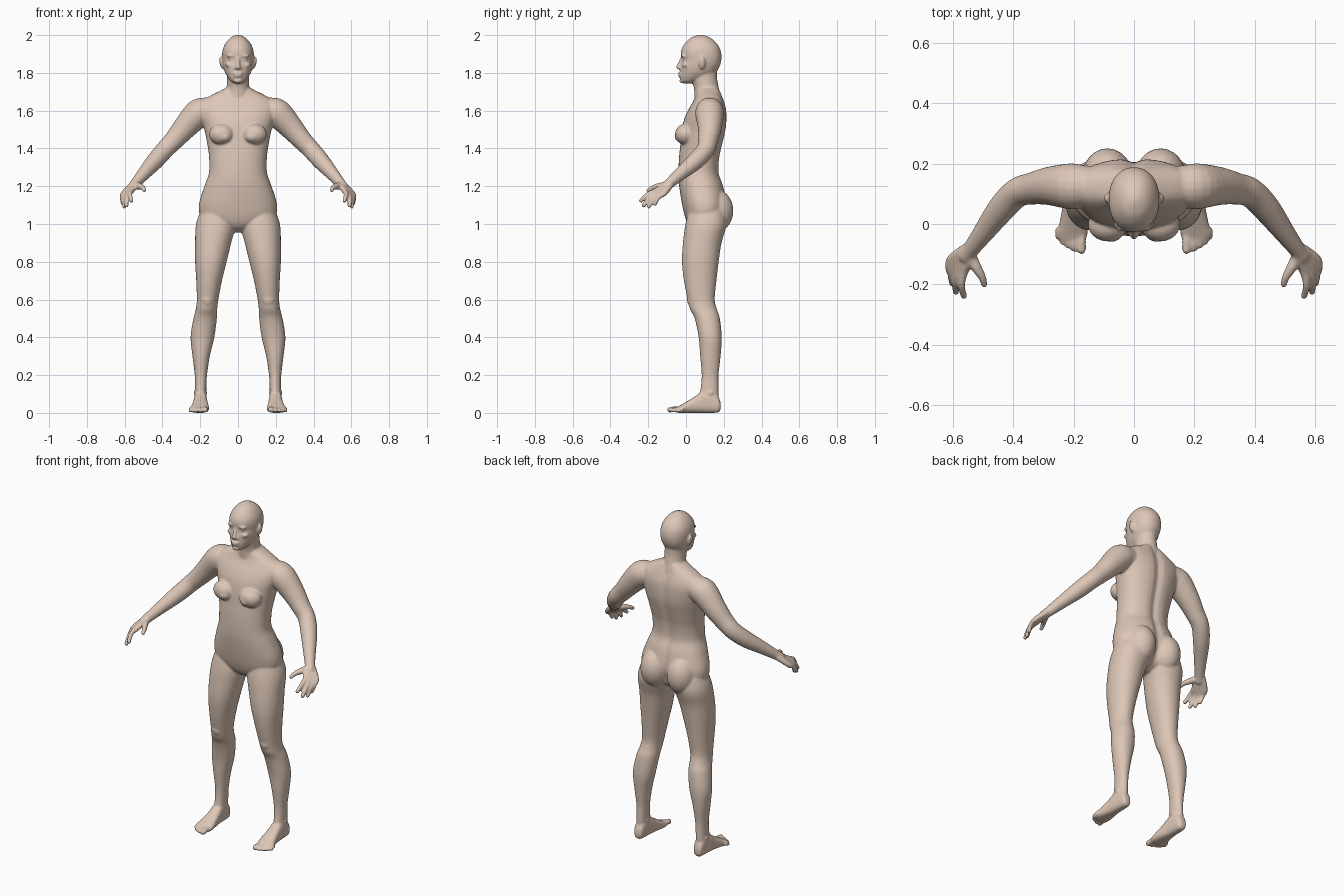
import bpy, bmesh, math
from mathutils import Vector, Matrix

bm = bmesh.new()


def skin_rings(rings):
    """Bridge rings of points and cap both ends."""
    vs = [[bm.verts.new(p) for p in r] for r in rings]
    n = len(vs[0])
    for a, b in zip(vs, vs[1:]):
        for i in range(n):
            bm.faces.new((a[i], a[(i + 1) % n], b[(i + 1) % n], b[i]))
    bm.faces.new(vs[0])
    bm.faces.new(vs[-1])


def spline(rows, sub=4):
    """Catmull-Rom through tuples of numbers."""
    out = []
    for i in range(len(rows) - 1):
        p0, p1, p2 = rows[max(i - 1, 0)], rows[i], rows[i + 1]
        p3 = rows[min(i + 2, len(rows) - 1)]
        for k in range(sub):
            t = k / sub
            out.append([0.5 * (2 * b + (c - a) * t + (2 * a - 5 * b + 4 * c - d) * t * t
                               + (3 * b - a - 3 * c + d) * t ** 3)
                        for a, b, c, d in zip(p0, p1, p2, p3)])
    return out + [list(rows[-1])]


def loft(rows, side=1, axis='z', power=2.0, groove=0.0, n=40):
    """Rows are (position, x min, x max, other min, other max)."""
    rings = []
    for t, a0, a1, b0, b1 in spline(rows):
        ring = []
        for i in range(n):
            c, s = math.cos(2 * math.pi * i / n), math.sin(2 * math.pi * i / n)
            x = (a0 + a1) / 2 + (a1 - a0) / 2 * math.copysign(abs(c) ** (2 / power), c)
            o = (b0 + b1) / 2 + (b1 - b0) / 2 * math.copysign(abs(s) ** (2 / power), s)
            if s > 0:
                o -= groove * math.exp(-(x / 0.025) ** 2)
            ring.append((side * x, o, t) if axis == 'z' else (side * x, t, o))
        rings.append(ring)
    skin_rings(rings)


def ball(c, r, side=1, tilt=0.0):
    m = (Matrix.Translation((side * c[0], c[1], c[2])) @ Matrix.Rotation(side * tilt, 4, 'Y')
         @ Matrix.Diagonal((*r, 1)))
    bmesh.ops.create_uvsphere(bm, u_segments=24, v_segments=16, radius=1, matrix=m)


def limb(rows, side=1, n=20):
    """Round tube through (x, y, z, radius) with ball ends."""
    pts = spline(rows)
    rings = []
    for i, p in enumerate(pts):
        d = (Vector(pts[min(i + 1, len(pts) - 1)][:3]) - Vector(pts[max(i - 1, 0)][:3])).normalized()
        u = d.cross(Vector((0.3, 0.5, 0.8))).normalized()
        v = d.cross(u)
        ring = []
        for k in range(n):
            a = 2 * math.pi * k / n
            q = Vector(p[:3]) + p[3] * (math.cos(a) * u + math.sin(a) * v)
            ring.append((side * q.x, q.y, q.z))
        rings.append(ring)
    skin_rings(rings)
    for p in (pts[0], pts[-1]):
        ball(p[:3], (p[3],) * 3, side)


def sym(rows):
    return [(z, -w, w, f, b) for z, w, f, b in rows]


# Torso
loft(sym([(0.955, 0.03, 0.06, 0.13), (0.985, 0.10, 0.02, 0.18), (1.03, 0.19, -0.003, 0.20),
          (1.1, 0.207, -0.02, 0.218), (1.2, 0.178, -0.036, 0.20), (1.27, 0.154, -0.04, 0.177),
          (1.35, 0.153, -0.037, 0.18), (1.42, 0.162, -0.03, 0.195), (1.5, 0.178, -0.022, 0.213),
          (1.56, 0.195, -0.008, 0.217), (1.61, 0.205, 0.015, 0.214), (1.65, 0.19, 0.038, 0.203),
          (1.68, 0.145, 0.05, 0.192), (1.71, 0.085, 0.055, 0.182), (1.73, 0.05, 0.06, 0.17)]),
     power=2.25, groove=0.014)

# Neck
loft(sym([(1.6, 0.08, 0.05, 0.19), (1.67, 0.075, 0.045, 0.185), (1.72, 0.061, 0.042, 0.174),
          (1.77, 0.058, 0.03, 0.165), (1.83, 0.058, 0.03, 0.165)]))

# Head
loft(sym([(1.744, 0.018, -0.012, 0.03), (1.755, 0.036, -0.025, 0.06), (1.775, 0.053, -0.031, 0.11),
          (1.8, 0.068, -0.031, 0.155), (1.835, 0.079, -0.029, 0.178), (1.868, 0.083, -0.022, 0.187),
          (1.9, 0.084, -0.027, 0.187), (1.93, 0.079, -0.022, 0.179), (1.96, 0.064, -0.003, 0.16),
          (1.985, 0.042, 0.025, 0.13), (1.998, 0.018, 0.055, 0.10), (2.002, 0.005, 0.07, 0.085)]),
     power=2.15)

# Nose, lips and chin
limb([(0, -0.018, 1.885, 0.009), (0, -0.03, 1.855, 0.010), (0, -0.04, 1.83, 0.012)])
ball((0, -0.03, 1.796), (0.026, 0.014, 0.007))
ball((0, -0.028, 1.783), (0.023, 0.014, 0.007))
ball((0, -0.020, 1.758), (0.022, 0.015, 0.013))

for s in (1, -1):
    # Nostril, brow, eye, cheek and ear
    ball((0.012, -0.029, 1.826), (0.010, 0.012, 0.008), s)
    ball((0.034, -0.014, 1.891), (0.028, 0.013, 0.007), s, 0.1)
    ball((0.034, -0.006, 1.871), (0.015, 0.013, 0.007), s)
    ball((0.045, 0.0, 1.842), (0.022, 0.020, 0.014), s)
    ball((0.086, 0.085, 1.853), (0.012, 0.018, 0.034), s, 0.2)

    # Breast and buttock
    ball((0.087, -0.002, 1.475), (0.066, 0.056, 0.056), s)
    ball((0.075, -0.012, 1.463), (0.045, 0.048, 0.036), s)
    ball((0.088, 0.155, 1.07), (0.085, 0.096, 0.115), s)

    # Leg
    loft([(1.09, 0.03, 0.19, 0.02, 0.2), (1.0, 0.012, 0.222, -0.003, 0.215),
          (0.9, 0.036, 0.227, -0.016, 0.188), (0.8, 0.06, 0.227, -0.021, 0.173),
          (0.7, 0.085, 0.221, -0.011, 0.161), (0.6, 0.104, 0.218, 0.009, 0.152),
          (0.55, 0.11, 0.223, 0.021, 0.163), (0.5, 0.112, 0.236, 0.046, 0.179),
          (0.4, 0.125, 0.251, 0.067, 0.189), (0.3, 0.149, 0.241, 0.075, 0.183),
          (0.2, 0.164, 0.229, 0.083, 0.172), (0.12, 0.168, 0.228, 0.076, 0.172),
          (0.05, 0.17, 0.23, 0.06, 0.172)], s, power=2.1)

    # Kneecap and ankle bones
    ball((0.162, 0.045, 0.6), (0.04, 0.04, 0.045), s)
    ball((0.2, 0.13, 0.105), (0.037, 0.02, 0.02), s)

    # Foot
    loft([(0.184, 0.185, 0.215, 0.02, 0.05), (0.172, 0.172, 0.226, 0.003, 0.085),
          (0.14, 0.167, 0.23, 0, 0.115), (0.09, 0.164, 0.234, 0, 0.115),
          (0.05, 0.16, 0.238, 0, 0.088), (0.0, 0.154, 0.248, 0, 0.058),
          (-0.035, 0.154, 0.256, 0, 0.038), (-0.055, 0.162, 0.245, 0.003, 0.028)],
         s, axis='y', power=2.6)

    # Toes
    for x, tip, r in ((0.174, -0.085, 0.015), (0.199, -0.083, 0.0105), (0.219, -0.073, 0.010),
                      (0.237, -0.06, 0.010), (0.252, -0.042, 0.010)):
        limb([(x, -0.02, 0.02, r), (x, tip + 0.02, 0.019, r), (x, tip, r + 0.001, r)], s, 12)

    # Arm
    limb([(0.165, 0.125, 1.60, 0.07), (0.21, 0.125, 1.585, 0.076), (0.28, 0.126, 1.512, 0.064),
          (0.34, 0.117, 1.443, 0.053), (0.388, 0.103, 1.393, 0.049), (0.44, 0.05, 1.333, 0.046),
          (0.5, -0.03, 1.265, 0.035), (0.545, -0.09, 1.213, 0.027), (0.556, -0.105, 1.2, 0.026)], s)

    # Fingers, each running through the palm from the wrist
    wrist = Vector((0.55, -0.094, 1.208))
    across = Vector((-0.69, -0.69, 0.23))
    along = Vector((0.516, -0.63, -0.58))
    for off, tip, r in ((0.031, (0.564, -0.238, 1.123), 0.0125), (0.011, (0.590, -0.225, 1.098), 0.0125),
                        (-0.010, (0.603, -0.196, 1.092), 0.012), (-0.030, (0.610, -0.164, 1.105), 0.011)):
        start = wrist + across * off * 0.5
        knuckle = wrist + along * 0.068 + across * off
        tip = Vector(tip)
        mid = knuckle.lerp(tip, 0.5) + Vector((0.008, -0.004, 0.008))
        limb([(*start, 0.018), (*knuckle, 0.0155), (*mid, r), (*tip, r - 0.001)], s, 12)

    # Thumb
    limb([(0.545, -0.1, 1.205, 0.02), (0.523, -0.143, 1.2, 0.018), (0.504, -0.175, 1.192, 0.0135),
          (0.496, -0.2, 1.178, 0.011)], s, 12)

# Fuse everything into one smooth body
bmesh.ops.recalc_face_normals(bm, faces=bm.faces)
mesh = bpy.data.meshes.new("body")
bm.to_mesh(mesh)
bm.free()
body = bpy.data.objects.new("body", mesh)
bpy.context.collection.objects.link(body)
skin = bpy.data.materials.new("skin")
skin.diffuse_color = (0.72, 0.57, 0.47, 1)
mesh.materials.append(skin)
fuse = body.modifiers.new("fuse", 'REMESH')
fuse.mode = 'VOXEL'
fuse.voxel_size = 0.0055
fuse.use_smooth_shade = True
soften = body.modifiers.new("soften", 'SMOOTH')
soften.factor = 0.5
soften.iterations = 6
